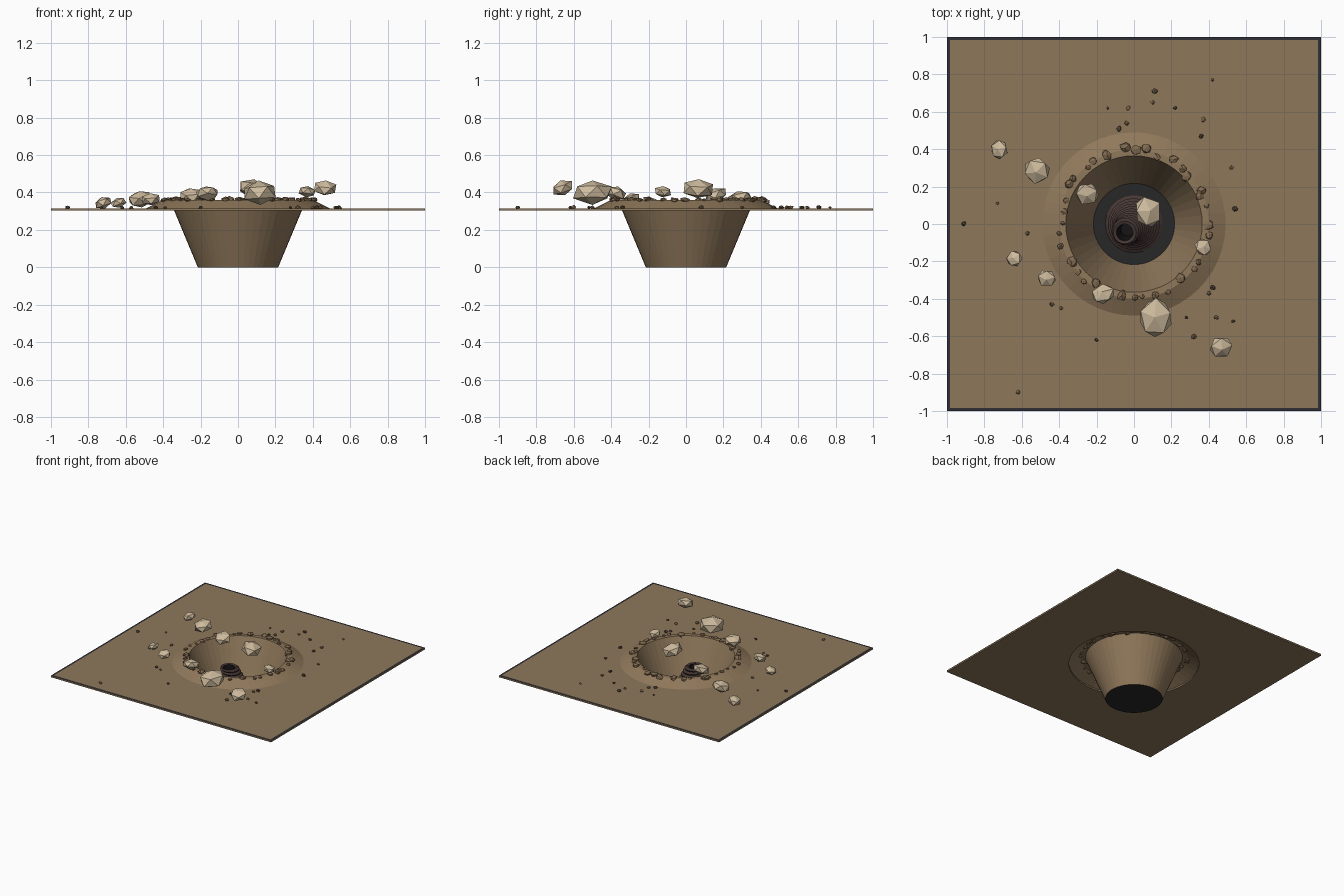
import bpy, bmesh, math, random
from mathutils import Vector, Matrix

random.seed(4)
if "Cube" in bpy.data.objects:
    bpy.data.objects.remove(bpy.data.objects["Cube"])


def material(name, *rgb):
    m = bpy.data.materials.new(name)
    m.use_nodes = True
    m.diffuse_color = (*rgb, 1)
    bsdf = m.node_tree.nodes["Principled BSDF"]
    bsdf.inputs["Base Color"].default_value = (*rgb, 1)
    bsdf.inputs["Roughness"].default_value = 0.9
    return m


SAND = material("sand", 0.27, 0.185, 0.105)
CRATER = material("crater earth", 0.28, 0.19, 0.105)
FRAME = material("dark frame", 0.03, 0.03, 0.035)
CHAR = material("charred floor", 0.02, 0.02, 0.02)
STONE = material("pale stone", 0.62, 0.5, 0.34)
RUBBLE = material("brown rubble", 0.22, 0.145, 0.08)
GRIT = material("dark grit", 0.09, 0.065, 0.04)
HIDE = material("dark hide", 0.06, 0.038, 0.034)
MOUTH = material("black mouth", 0.008, 0.007, 0.007)

SEGMENTS = 48
GROUND = 0.315
HOLE = 0.49


def finish(name, bm, *mats):
    mesh = bpy.data.meshes.new(name)
    bm.to_mesh(mesh)
    bm.free()
    for m in mats:
        mesh.materials.append(m)
    obj = bpy.data.objects.new(name, mesh)
    bpy.context.collection.objects.link(obj)
    return obj


def circle(bm, radius, z, x=0, y=0, count=SEGMENTS):
    steps = [math.tau * i / count for i in range(count)]
    return [bm.verts.new((x + radius * math.cos(a), y + radius * math.sin(a), z))
            for a in steps]


def bridge(bm, low, high, mat=0):
    n = len(low)
    for i in range(n):
        j = (i + 1) % n
        bm.faces.new((low[i], low[j], high[j], high[i])).material_index = mat


def squared(bm, half, z):
    # the ring of a circle pushed out to a square, corners included
    ring = circle(bm, 1, z)
    for v in ring:
        reach = max(abs(v.co.x), abs(v.co.y))
        v.co.x *= half / reach
        v.co.y *= half / reach
    return ring


# Ground sheet with a round opening
bm = bmesh.new()
rings = [circle(bm, HOLE, GROUND), circle(bm, HOLE, GROUND - 0.012),
         squared(bm, 1, GROUND - 0.012), squared(bm, 1, GROUND)]
for i in range(len(rings)):
    bridge(bm, rings[i], rings[i - 1])
bmesh.ops.recalc_face_normals(bm, faces=bm.faces)
finish("ground", bm, SAND)

# Dark edging lying on the ground sheet
bm = bmesh.new()
top = GROUND + 0.002
bridge(bm, squared(bm, 1, top), squared(bm, 0.984, top))
finish("ground_edging", bm, FRAME)

# Crater: raised outer bank, flat lip and funnel
bm = bmesh.new()
profile = [(HOLE, GROUND), (0.4, 0.36), (0.365, 0.36), (0.215, 0)]
rings = [circle(bm, r, z) for r, z in profile]
for a, b in zip(rings, rings[1:]):
    bridge(bm, a, b)
finish("crater", bm, CRATER)

# Burnt floor closing the funnel
bm = bmesh.new()
base, upper = circle(bm, 0.215, 0), circle(bm, 0.217, 0.006)
bridge(bm, base, upper)
bm.faces.new(base[::-1])
bm.faces.new(upper)
finish("crater_floor", bm, CHAR)

# Ribbed trunk leaning out of the floor, with an open black mouth
bm = bmesh.new()
RIBS = 11
rings = []
for i in range(2 * RIBS + 1):
    t = i / (2 * RIBS)
    radius = 0.065 + 0.09 * (1 - t) ** 2 + (0.007 if i % 2 else -0.004)
    rings.append(circle(bm, radius, 0.28 * t, -0.05 * t * t, -0.045 * t * t, 20))
for a, b in zip(rings, rings[1:]):
    bridge(bm, a, b)
lip = circle(bm, 0.045, 0.275, -0.05, -0.045, 20)
throat = circle(bm, 0.035, 0.2, -0.035, -0.03, 20)
bridge(bm, rings[-1], lip)
bridge(bm, lip, throat, 1)
bm.faces.new(throat).material_index = 1
finish("ribbed_trunk", bm, HIDE, MOUTH)


def rock(bm, place, size, flat=0.6, rough=0.12, mat=0):
    spin = Matrix.Rotation(random.uniform(0, math.tau), 4, "Z")
    tilt = Matrix.Rotation(random.uniform(-0.4, 0.4), 4, "X")
    shape = Matrix.Diagonal((size, size * random.uniform(0.85, 1), size * flat, 1))
    made = bmesh.ops.create_icosphere(bm, subdivisions=1, radius=1)["verts"]
    for v in made:
        v.co *= random.uniform(1 - rough, 1 + rough)
    bmesh.ops.transform(bm, verts=made,
                        matrix=Matrix.Translation(place) @ spin @ tilt @ shape)
    for f in {f for v in made for f in v.link_faces}:
        f.material_index = mat


# Pale boulders thrown into the air: x, y, z, size
boulders = [
    (-.72, .4, .345, .055), (-.52, .285, .365, .075), (-.25, .16, .385, .066),
    (.075, .065, .42, .09), (.37, -.125, .405, .052), (-.64, -.185, .345, .045),
    (-.465, -.29, .365, .055), (-.165, -.375, .395, .066),
    (.115, -.5, .4, .112), (.465, -.66, .425, .066)]
for x, y, z, size in boulders:
    bm = bmesh.new()
    rock(bm, (x, y, z), size, rough=0.06)
    finish("boulder", bm, STONE)

# Rubble around the lip
bm = bmesh.new()
COUNT = 36
for i in range(COUNT):
    a = math.tau * (i + random.uniform(-0.4, 0.4)) / COUNT
    r = random.uniform(0.375, 0.41)
    rock(bm, (r * math.cos(a), r * math.sin(a), 0.36),
         random.uniform(0.014, 0.032), 0.6, 0.2)
finish("rim_rubble", bm, RUBBLE)

# Small stones scattered on the ground
bm = bmesh.new()
pebbles = [
    (.42, .77), (.11, .71), (.1, .65), (-.14, .62), (-.03, .62), (.22, .62),
    (.37, .56), (-.08, .51), (-.04, .54), (.36, .47), (.52, .3), (.54, .08),
    (-.73, .11), (-.91, 0), (-.57, -.05), (-.44, -.43), (-.39, -.45),
    (-.2, -.62), (-.62, -.9), (.42, -.34), (.4, -.37), (.28, -.5),
    (.44, -.5), (.53, -.52), (.32, -.6)]
for i, (x, y) in enumerate(pebbles):
    rock(bm, (x, y, GROUND + 0.005), random.uniform(0.009, 0.018), 0.7, 0.2, i % 2)
finish("pebbles", bm, RUBBLE, GRIT)
